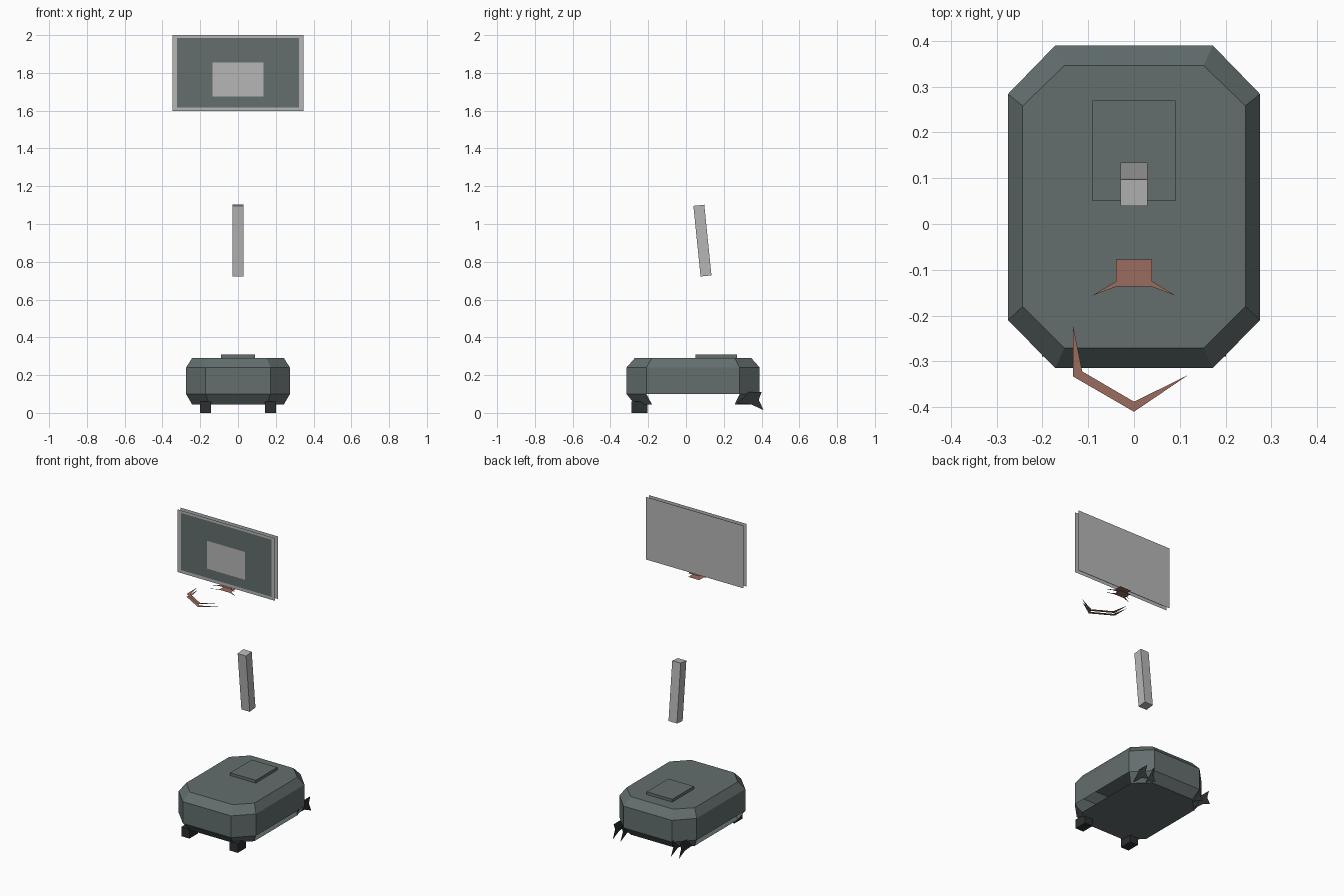
import bpy, bmesh
from math import radians

old = bpy.data.objects.get("Cube")
if old:
    bpy.data.objects.remove(old, do_unlink=True)


def material(name, rgb):
    m = bpy.data.materials.new(name)
    m.use_nodes = True
    m.diffuse_color = (*rgb, 1)
    m.node_tree.nodes["Principled BSDF"].inputs["Base Color"].default_value = (*rgb, 1)
    return m


slate = material("slate grey", (0.125, 0.155, 0.155))
light = material("light grey", (0.47, 0.47, 0.47))
rust = material("rust orange", (0.33, 0.15, 0.11))
black = material("rubber black", (0.025, 0.03, 0.03))


def finish(name, bm, *mats):
    mesh = bpy.data.meshes.new(name)
    bm.to_mesh(mesh)
    bm.free()
    for m in mats:
        mesh.materials.append(m)
    ob = bpy.data.objects.new(name, mesh)
    bpy.context.collection.objects.link(ob)
    return ob


def box(name, centre, size, mat, tilt=0):
    bm = bmesh.new()
    bmesh.ops.create_cube(bm, size=1)
    bmesh.ops.scale(bm, vec=size, verts=bm.verts)
    ob = finish(name, bm, mat)
    ob.location = centre
    ob.rotation_euler.x = tilt
    return ob


def sheets(name, polygons, mat):
    """Thin open faces, one for each list of points."""
    bm = bmesh.new()
    for pts in polygons:
        bm.faces.new([bm.verts.new(p) for p in pts])
    return finish(name, bm, mat)


# Base: stacked cut-corner rings, lower flank bevels left open
def ring(bm, inner, z):
    hx, cx, y0, y1, c0, c1 = ((0.243, 0.152, -0.271, 0.346, -0.18, 0.258) if inner
                              else (0.275, 0.172, -0.315, 0.39, -0.21, 0.284))
    pts = [(cx, y0), (hx, c0), (hx, c1), (cx, y1),
           (-cx, y1), (-hx, c1), (-hx, c0), (-cx, y0)]
    return [bm.verts.new((x, y, z)) for x, y in pts]


bm = bmesh.new()
rings = [ring(bm, inner, z) for inner, z in
         ((True, 0.045), (False, 0.1), (False, 0.24), (True, 0.29))]
for level, (low, high) in enumerate(zip(rings, rings[1:])):
    for i in range(8):
        j = (i + 1) % 8
        if level == 0 and i in (1, 5):
            continue
        bm.faces.new((low[i], low[j], high[j], high[i]))
bm.faces.new(rings[-1])
bm.faces.new(rings[0][::-1])
finish("base_tank", bm, slate)

box("base_cap", (0, 0.16, 0.299), (0.182, 0.22, 0.018), slate)

# Front feet and broken rear wheel discs
wheel = [(0.265, 0.05), (0.29, 0.1), (0.33, 0.11), (0.4, 0.11),
         (0.385, 0.07), (0.41, 0.015), (0.345, 0.045)]
for side, s in (("left", 1), ("right", -1)):
    box(side + "_foot", (s * 0.172, -0.247, 0.03), (0.058, 0.085, 0.06), black)
    sheets(side + "_wheel", [[(s * x, y, z) for y, z in wheel] for x in (0.18, 0.235)], black)

# Leaning post section
box("post", (0, 0.087, 0.912), (0.06, 0.058, 0.376), light, radians(5.8))

# Backboard: rear sheet, and front sheet of nested rectangles
def rectangle(bm, hx, z0, z1, y):
    return [bm.verts.new(p) for p in ((-hx, y, z0), (hx, y, z0), (hx, y, z1), (-hx, y, z1))]


bm = bmesh.new()
nested = [rectangle(bm, hx, z0, z1, -0.12) for hx, z0, z1 in
          ((0.347, 1.597, 2), (0.322, 1.616, 1.984), (0.135, 1.675, 1.854))]
for index, (outer, inner) in enumerate(zip(nested, nested[1:])):
    for i in range(4):
        j = (i + 1) % 4
        face = bm.faces.new((outer[i], outer[j], inner[j], inner[i]))
        face.material_index = index
bm.faces.new(nested[-1])
finish("backboard_front", bm, light, slate)

bm = bmesh.new()
bm.faces.new(rectangle(bm, 0.347, 1.597, 2, -0.09)[::-1])
finish("backboard_back", bm, light)

# Hoop bracket plates with side arms, and the open rim
plate = [(-0.039, -0.137), (0.039, -0.137), (0.039, -0.078), (-0.039, -0.078)]
arm = [(0.039, -0.137), (0.092, -0.157), (0.039, -0.125)]
arm_mirror = [(-x, y) for x, y in arm[::-1]]
rim = [[(-0.133, -0.222), (-0.133, -0.333), (-0.113, -0.322)],
       [(-0.133, -0.333), (0, -0.41), (0, -0.388), (-0.113, -0.322)],
       [(0, -0.41), (0.118, -0.33), (0, -0.388)]]


def layers(name, shapes, top, bottom):
    faces = [[(x, y, top) for x, y in s] for s in shapes]
    faces += [[(x, y, bottom) for x, y in s[::-1]] for s in shapes]
    sheets(name, faces, rust)


layers("hoop_bracket", [plate, arm, arm_mirror], 1.596, 1.572)
layers("hoop_rim", rim, 1.594, 1.576)
